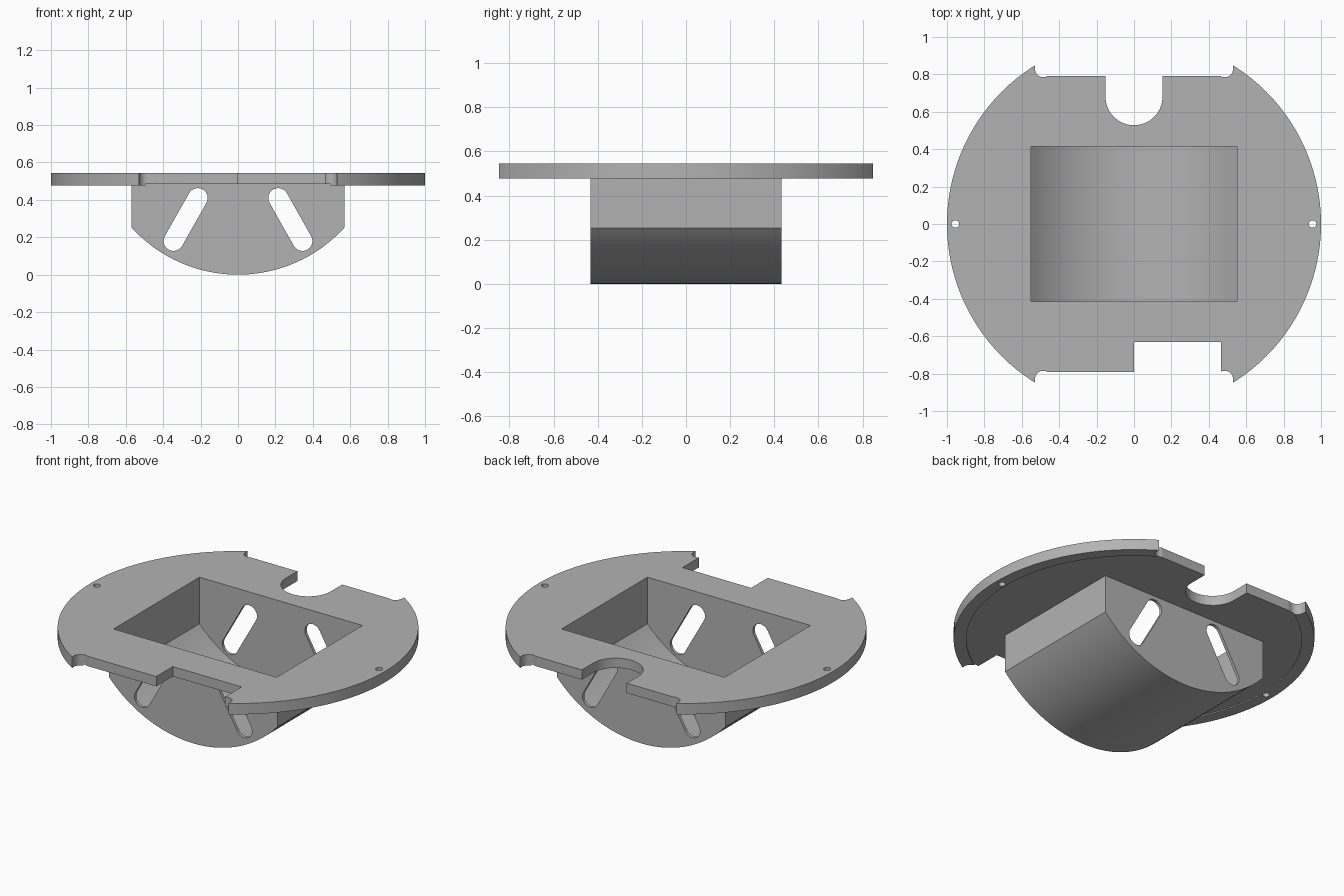
import bpy
import bmesh
from math import atan2, cos, hypot, pi, radians, sin

default_cube = bpy.data.objects.get("Cube")
if default_cube:
    bpy.data.objects.remove(default_cube, do_unlink=True)

# Main dimensions
TOP, RECESS, UNDERSIDE = 0.545, 0.485, 0.478
HALF_X, HALF_Y, WALL = 0.57, 0.433, 0.018
SHOULDER = 0.253
BELLY_R = (HALF_X ** 2 + SHOULDER ** 2) / (2 * SHOULDER)

grey = bpy.data.materials.new("light grey")
grey.use_nodes = True
colour = (0.45, 0.45, 0.45, 1)
grey.diffuse_color = colour
grey.node_tree.nodes["Principled BSDF"].inputs["Base Color"].default_value = colour


def arc(cx, cy, r, start, end, steps):
    """Points on an arc, angles in radians."""
    return [(cx + r * cos(start + (end - start) * i / steps),
             cy + r * sin(start + (end - start) * i / steps)) for i in range(steps + 1)]


def circle(cx, cy, r, steps):
    return arc(cx, cy, r, 0, 2 * pi, steps)[:-1]


def prism(name, outline, low, high, axis="z"):
    """Extrude a flat outline along z, or an x-z outline along y."""
    bm = bmesh.new()
    place = (lambda u, v: (u, v, low)) if axis == "z" else (lambda u, v: (u, low, v))
    face = bm.faces.new([bm.verts.new(place(u, v)) for u, v in outline])
    moved = bmesh.ops.extrude_face_region(bm, geom=[face])["geom"]
    shift = (0, 0, high - low) if axis == "z" else (0, high - low, 0)
    bmesh.ops.translate(bm, vec=shift, verts=[g for g in moved if isinstance(g, bmesh.types.BMVert)])
    bmesh.ops.recalc_face_normals(bm, faces=bm.faces)
    mesh = bpy.data.meshes.new(name)
    bm.to_mesh(mesh)
    bm.free()
    mesh.materials.append(grey)
    obj = bpy.data.objects.new(name, mesh)
    bpy.context.collection.objects.link(obj)
    return obj


def box(x0, x1, y0, y1):
    return [(x0, y0), (x1, y0), (x1, y1), (x0, y1)]


def cut(obj, outline, low, high, axis="z"):
    """Subtract a prism from the object and discard the cutter."""
    cutter = prism("cutter", outline, low, high, axis)
    cutter.hide_render = True
    mod = obj.modifiers.new("cut", "BOOLEAN")
    mod.operation, mod.solver, mod.object = "DIFFERENCE", "EXACT", cutter
    bpy.context.view_layer.objects.active = obj
    bpy.ops.object.modifier_apply(modifier=mod.name)
    bpy.data.objects.remove(cutter, do_unlink=True)


def belly(half_x, radius, top):
    """Flat-sided outline with a curved bottom."""
    half = atan2(half_x, (radius ** 2 - half_x ** 2) ** 0.5)
    curve = arc(0, BELLY_R, radius, -pi / 2 - half, -pi / 2 + half, 40)
    return curve + [(half_x, top), (-half_x, top)]


def slot(x0, z0, x1, z1, r):
    """Round-ended slot between two centres."""
    a = atan2(z1 - z0, x1 - x0)
    return arc(x1, z1, r, a - pi / 2, a + pi / 2, 12) + arc(x0, z0, r, a + pi / 2, a + 3 * pi / 2, 12)


# Round plate with a shallow recess underneath
plate = prism("round_plate", circle(0, 0, 1, 128), UNDERSIDE, TOP)
cut(plate, circle(0, 0, 0.93, 128), 0.3, RECESS)

# Flattened front and back edges with rounded relief corners
for side in (-1, 1):
    relief = arc(0.485, 0.83, 0.045, 0, radians(-120), 10)
    right = [(0.53, 1.1)] + relief + [(0.45, 0.79)]
    edge = right + [(-x, y) for x, y in reversed(right)]
    cut(plate, [(x, side * y) for x, y in edge], 0.3, 0.7)

# Rear round-bottomed notch and front rectangular notch
cut(plate, arc(0, 0.68, 0.152, pi, 2 * pi, 32) + [(0.152, 1.1), (-0.152, 1.1)], 0.3, 0.7)
cut(plate, box(0, 0.465, -0.9, -0.63), 0.3, 0.7)

# Screw holes
for x in (-0.955, 0.955):
    cut(plate, circle(x, 0, 0.02, 24), 0.3, 0.7)

# Hanging cradle with a curved belly
cradle = prism("cradle", belly(HALF_X, BELLY_R, RECESS), -HALF_Y, HALF_Y, "y")
inner_x, inner_y = HALF_X - WALL, HALF_Y - WALL
for part in (plate, cradle):
    cut(part, belly(inner_x, BELLY_R - WALL, 0.7), -inner_y, inner_y, "y")

# Slanted slots through both end walls
for side in (-1, 1):
    cut(cradle, slot(side * 0.215, 0.41, side * 0.345, 0.18, 0.053), -0.6, 0.6, "y")

# Smooth shading with crisp edges
for part in (plate, cradle):
    bpy.ops.object.select_all(action="DESELECT")
    part.select_set(True)
    bpy.context.view_layer.objects.active = part
    bpy.ops.object.shade_smooth_by_angle(angle=radians(30))
